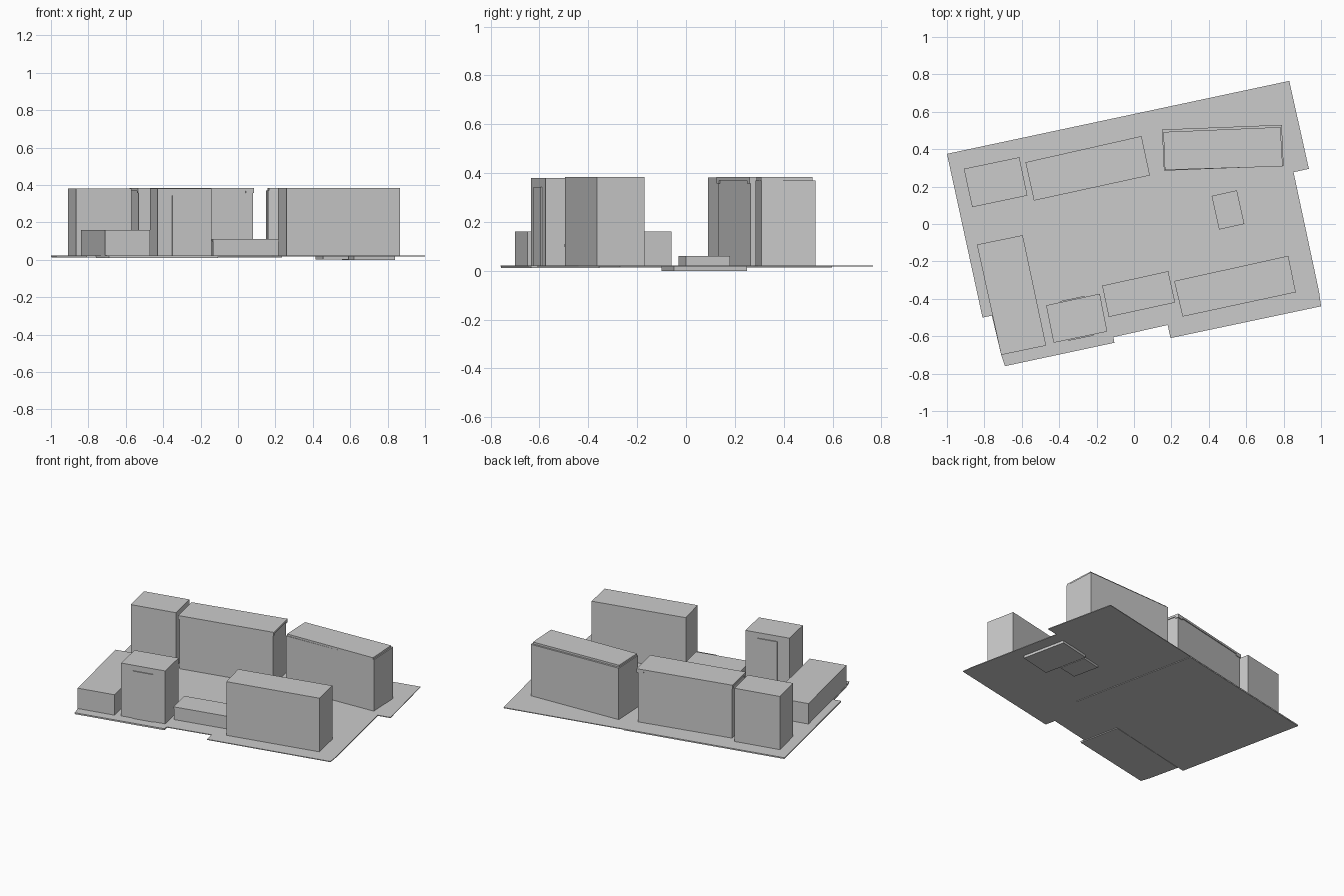
import bpy, bmesh
from mathutils import Vector

if "Cube" in bpy.data.objects:
    bpy.data.objects.remove(bpy.data.objects["Cube"])


def prism(name, pts, z0, z1):
    """Extrude a flat outline (counter-clockwise or clockwise) from z0 to z1."""
    bm = bmesh.new()
    face = bm.faces.new([bm.verts.new((x, y, z0)) for x, y in pts])
    ext = bmesh.ops.extrude_face_region(bm, geom=[face])
    for v in ext["geom"]:
        if isinstance(v, bmesh.types.BMVert):
            v.co.z = z1
    bmesh.ops.recalc_face_normals(bm, faces=bm.faces)
    me = bpy.data.meshes.new(name)
    bm.to_mesh(me)
    bm.free()
    ob = bpy.data.objects.new(name, me)
    bpy.context.collection.objects.link(ob)
    return ob


def patch(c, u0, u1, v0, v1):
    """Sub-rectangle of a footprint c (back-left, back-right, front-right, front-left)."""
    bl, br, fr, fl = [Vector(p) for p in c]

    def at(u, v):
        return fl.lerp(fr, u).lerp(bl.lerp(br, u), v)
    return [at(u0, v0), at(u1, v0), at(u1, v1), at(u0, v1)]


BASE = 0.02

# Site plate with its stepped outline
prism("site_plate", [
    (-1, .375), (.83, .765), (.935, .295), (.853, .277), (.99, -.365), (1, -.44),
    (.195, -.61), (.18, -.54), (-.11, -.605), (-.105, -.635),
    (-.69, -.76), (-.71, -.70), (-.76, -.49), (-.81, -.50)], .017, .022)

# Thin lower plots under the site
prism("west_plot", [(-.998, .375), (.05, .598), (.235, -.27), (-.81, -.498)], .013, .019)
prism("south_west_plot", [(-.76, -.488), (-.165, -.355), (-.106, -.634),
                          (-.69, -.757), (-.71, -.70)], .011, .018)

# Sunken slab and low pavilion reaching down to the floor
prism("sunken_slab", [(.555, .20), (.775, .25), (.84, -.05), (.62, -.10)], 0, .019)
prism("pavilion", [(.415, .15), (.55, .18), (.59, 0), (.455, -.03)], .003, .06)

# Plain box buildings
plain = {
    "north_west_tower": ([(-.91, .295), (-.613, .357), (-.57, .152), (-.865, .09)], .382),
    "west_hall": ([(-.84, -.11), (-.595, -.06), (-.47, -.65), (-.71, -.70)], .16),
    "south_tower": ([(-.47, -.435), (-.183, -.373), (-.143, -.575), (-.43, -.635)], .38),
    "south_east_block": ([(.215, -.305), (.825, -.17), (.865, -.365), (.26, -.495)], .385),
}
for name, (c, top) in plain.items():
    prism(name, c, BASE, top)

# Thin facade panels on the front and back of the south tower
tower = plain["south_tower"][0]
prism("front_panel", patch(tower, .27, .74, -.03, .03), BASE, .343)
prism("back_panel", patch(tower, .27, .72, .97, 1.03), BASE, .343)


def capped(name, c, top, cap):
    """Body set back slightly under a roof cap, with corner blocks below the cap."""
    prism(name + "_body", patch(c, .008, .992, .025, .975), BASE, top - cap)
    prism(name + "_roof", c, top - cap, top)
    for i, u in enumerate((0, .93)):
        for j, v in enumerate((0, .9)):
            prism(f"{name}_corner_{i}{j}", patch(c, u, u + .07, v, v + .1),
                  top - 1.8 * cap, top - cap)


capped("north_block", [(-.58, .33), (.04, .47), (.085, .26), (-.535, .125)], .383, .014)
capped("entrance_hall", [(-.17, -.33), (.183, -.252), (.22, -.42), (-.135, -.497)], .11, .007)

# North-east block with a slightly smaller roof cap
prism("north_east_body", [(.15, .505), (.79, .53), (.80, .31), (.16, .285)], BASE, .37)
prism("north_east_roof", [(.157, .492), (.783, .518), (.795, .308), (.165, .289)], .37, .383)
